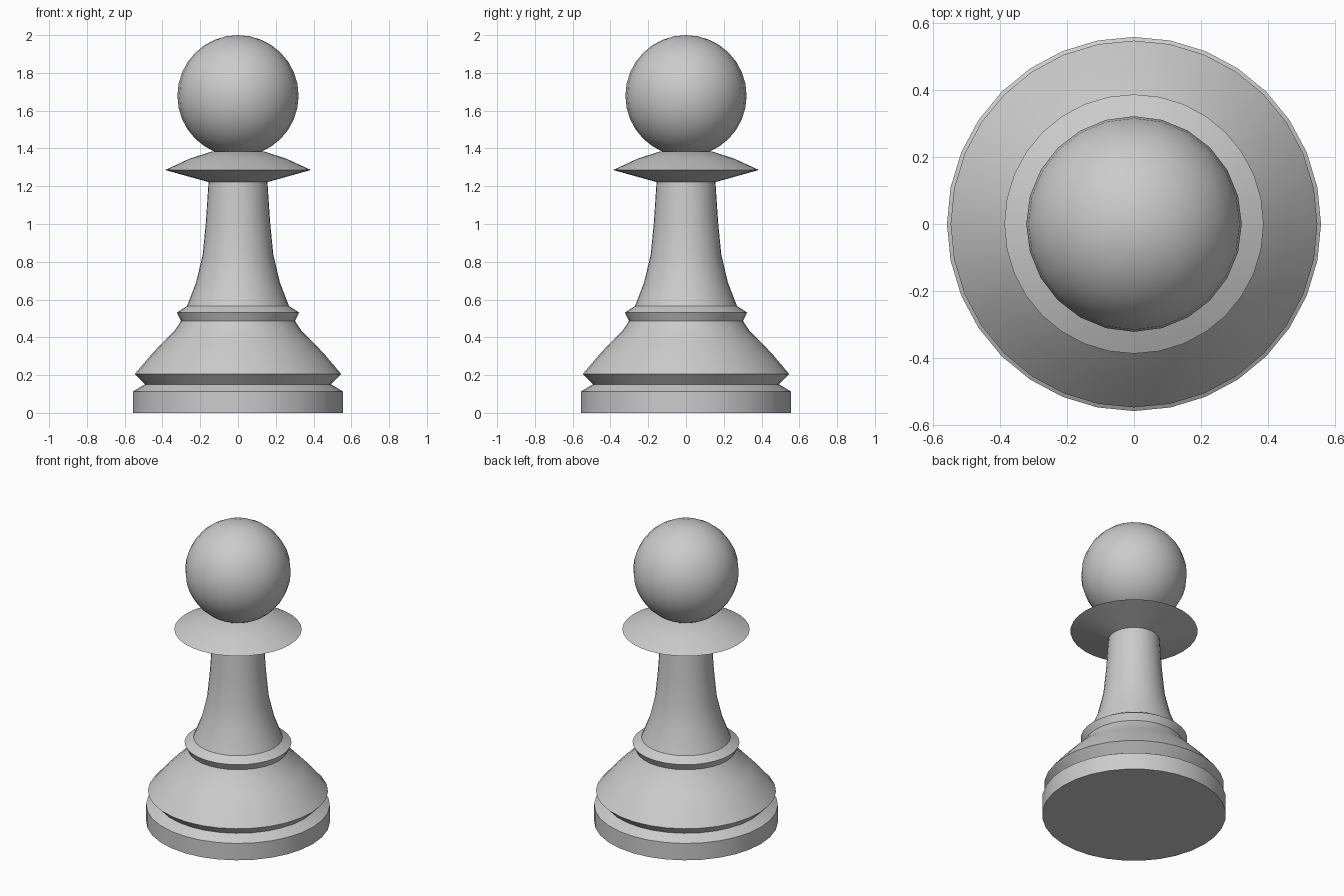
import bpy
import bmesh
import math

cube = bpy.data.objects.get("Cube")
if cube:
    bpy.data.objects.remove(cube, do_unlink=True)

# One plain grey for the whole piece
grey = bpy.data.materials.new("plain_grey")
grey.use_nodes = True
colour = (0.6, 0.6, 0.6, 1)
grey.diffuse_color = colour
grey.node_tree.nodes["Principled BSDF"].inputs["Base Color"].default_value = colour


def finish(obj, angle):
    obj.data.materials.append(grey)
    bpy.ops.object.select_all(action="DESELECT")
    obj.select_set(True)
    bpy.context.view_layer.objects.active = obj
    bpy.ops.object.shade_smooth_by_angle(angle=math.radians(angle))


def lathe(name, profile, sides=32):
    """Turn (radius, height) points around z and close both ends."""
    bm = bmesh.new()
    rings = []
    for r, z in profile:
        rings.append([bm.verts.new((r * math.cos(a), r * math.sin(a), z))
                      for a in (math.tau * i / sides for i in range(sides))])
    for low, high in zip(rings, rings[1:]):
        for i in range(sides):
            j = (i + 1) % sides
            bm.faces.new((low[i], low[j], high[j], high[i]))
    bm.faces.new(rings[0][::-1])
    bm.faces.new(rings[-1])
    mesh = bpy.data.meshes.new(name)
    bm.to_mesh(mesh)
    bm.free()
    obj = bpy.data.objects.new(name, mesh)
    bpy.context.collection.objects.link(obj)
    finish(obj, 30)


# Turned body: foot, flared skirt, ring, stem and collar
foot = [(0.557, 0), (0.557, 0.113), (0.493, 0.151)]
skirt = [(0.546, 0.206), (0.46, 0.308), (0.397, 0.375), (0.335, 0.436), (0.302, 0.487)]
ring = [(0.324, 0.531), (0.27, 0.566)]
stem = [(0.222, 0.69), (0.187, 0.837), (0.17, 1.01), (0.156, 1.222)]
collar = [(0.386, 1.286), (0.255, 1.346), (0.135, 1.385)]
lathe("turned_body", foot + skirt + ring + stem + collar)

# Ball on top
bpy.ops.mesh.primitive_uv_sphere_add(segments=24, ring_count=16, radius=0.321,
                                     location=(0, 0, 1.679))
head = bpy.context.object
head.name = "ball_head"
finish(head, 40)
